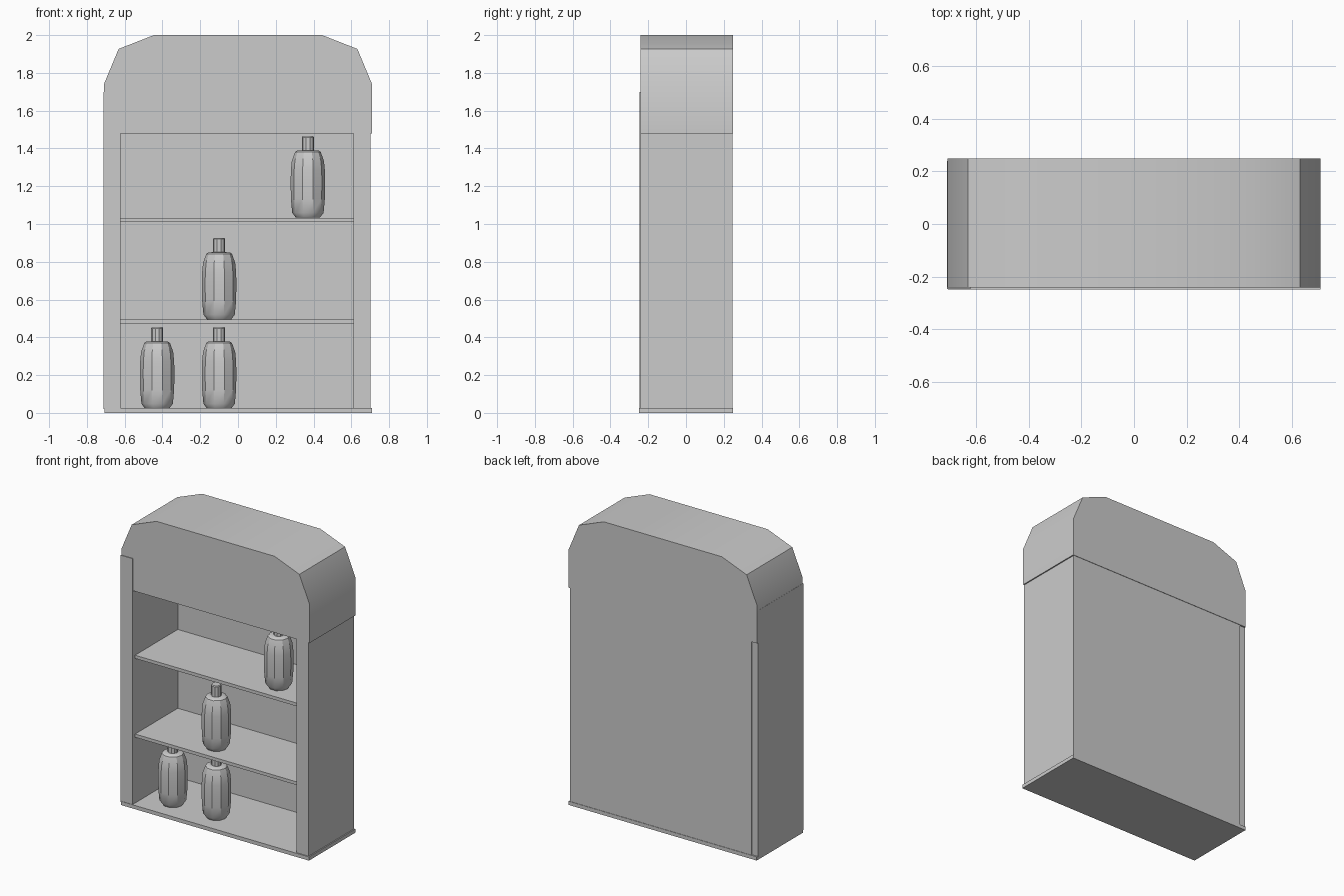
import bpy, bmesh
from math import cos, sin, pi, radians

if "Cube" in bpy.data.objects:
    bpy.data.objects.remove(bpy.data.objects["Cube"])


def finish(bm, name, smooth=False):
    bmesh.ops.recalc_face_normals(bm, faces=bm.faces[:])
    mesh = bpy.data.meshes.new(name)
    bm.to_mesh(mesh)
    bm.free()
    obj = bpy.data.objects.new(name, mesh)
    bpy.context.collection.objects.link(obj)
    if smooth:
        bpy.ops.object.select_all(action='DESELECT')
        obj.select_set(True)
        bpy.context.view_layer.objects.active = obj
        bpy.ops.object.shade_smooth_by_angle(angle=radians(32))
    return obj


def box(name, x, y, z):
    bm = bmesh.new()
    bmesh.ops.create_cube(bm, size=1)
    for v in bm.verts:
        for i, (lo, hi) in enumerate((x, y, z)):
            v.co[i] = lo if v.co[i] < 0 else hi
    return finish(bm, name)


def bottle(name, x, z, sides=10):
    # Lathed outline: (radius, height), body then neck and cap
    outline = [(.064, 0), (.083, .025), (.090, .10), (.0915, .19), (.090, .25),
               (.085, .30), (.068, .347), (.058, .354), (.032, .356),
               (.032, .425), (.028, .431)]
    bm = bmesh.new()
    rings = [[bm.verts.new((r * cos(2 * pi * i / sides), r * sin(2 * pi * i / sides), h))
              for i in range(sides)] for r, h in outline]
    for a, b in zip(rings, rings[1:]):
        for i in range(sides):
            j = (i + 1) % sides
            bm.faces.new((a[i], a[j], b[j], b[i]))
    bm.faces.new(rings[0])
    bm.faces.new(rings[-1])
    finish(bm, name, smooth=True).location = (x, -.09, z)


# Header with chamfered top corners, extruded front to back
half = [(.71, 1.48), (.71, 1.74), (.632, 1.927), (.445, 2.0)]
profile = half + [(-x, z) for x, z in reversed(half)]
bm = bmesh.new()
face = bm.faces.new([bm.verts.new((x, -.242, z)) for x, z in profile])
ext = bmesh.ops.extrude_face_region(bm, geom=[face])
for v in ext['geom']:
    if isinstance(v, bmesh.types.BMVert):
        v.co.y = .25
finish(bm, "header", smooth=True)

# Cabinet shell
box("base", (-.708, .71), (-.25, .25), (0, .025))
box("left_wall", (-.711, -.622), (-.247, .24), (.02, 1.70))
box("right_wall", (.611, .702), (-.242, .244), (.02, 1.49))
box("back_panel", (-.665, .70), (.24, .247), (.02, 1.49))

# Shelves
for n, z in (("lower", .473), ("upper", 1.01)):
    box(n + "_shelf", (-.63, .62), (-.22, .243), (z, z + .022))

# Bottles
for n, (x, z) in enumerate([(-.428, .023), (-.10, .023), (-.10, .495), (.37, 1.034)], 1):
    bottle(f"bottle_{n}", x, z)
